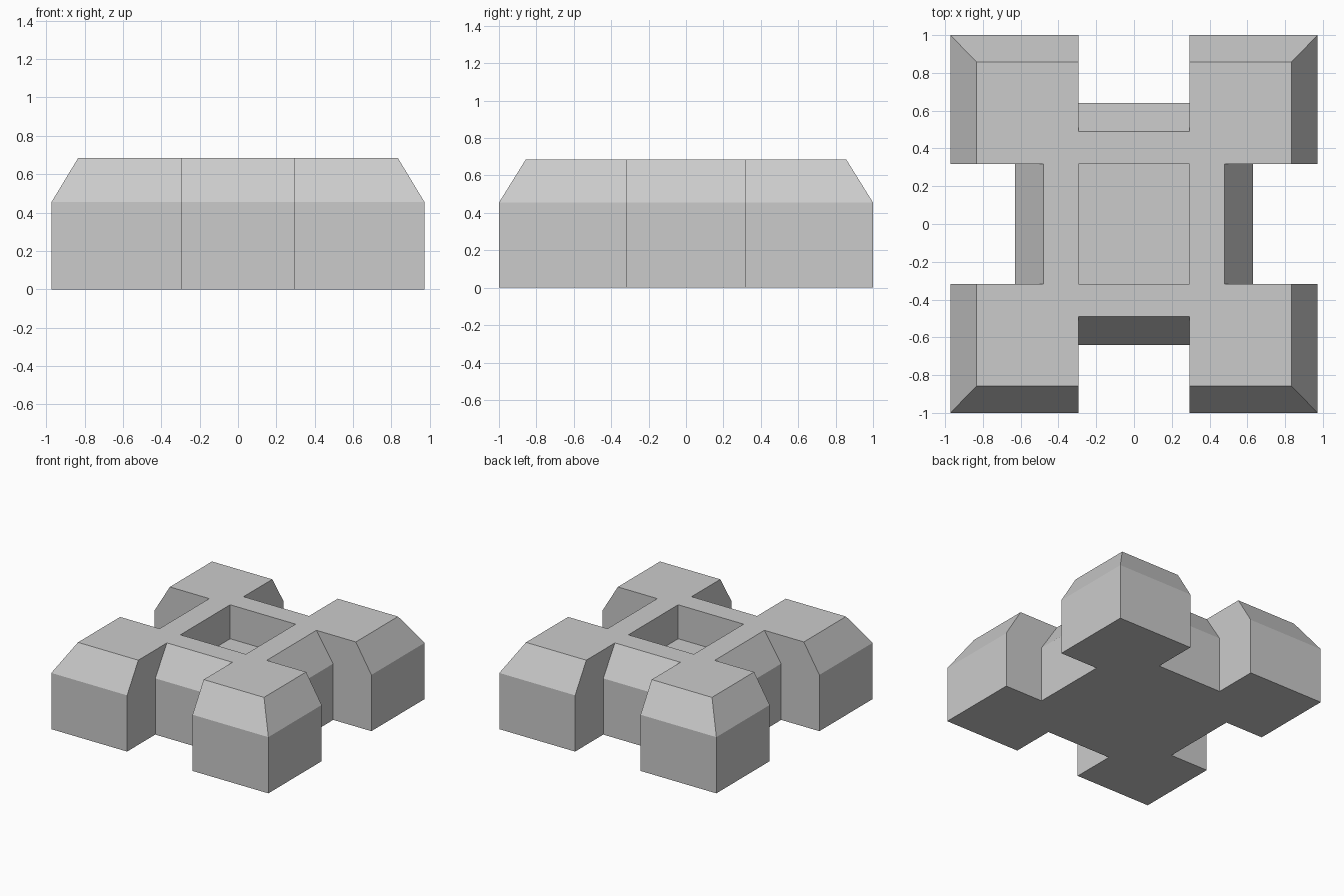
import bpy
import bmesh

cube = bpy.data.objects.get("Cube")
if cube:
    bpy.data.objects.remove(cube, do_unlink=True)

SLOT_X, SLOT_Y = 0.293, 0.318      # half widths of the notches and of the pit
EAVE, TOP, PIT_FLOOR = 0.455, 0.685, 0.41

grey = bpy.data.materials.new("plain grey")
grey.use_nodes = True
grey.diffuse_color = (0.6, 0.6, 0.6, 1)
grey.node_tree.nodes["Principled BSDF"].inputs["Base Color"].default_value = (0.6, 0.6, 0.6, 1)


def outline(outer_x, outer_y, notch_x, notch_y):
    """Quarter of the notched plan, clockwise from the y axis to the x axis."""
    return [(0, notch_y), (SLOT_X, notch_y), (SLOT_X, outer_y), (outer_x, outer_y),
            (outer_x, SLOT_Y), (notch_x, SLOT_Y), (notch_x, 0)]


bm = bmesh.new()


def ring(points, z):
    return [bm.verts.new((x, y, z)) for x, y in points]


def walls(low, high, inward=False):
    for i in range(len(low) - 1):
        quad = [low[i + 1], low[i], high[i], high[i + 1]]
        bm.faces.new(quad[::-1] if inward else quad)


# Outer shell: upright walls, then sloped shoulders
wide = outline(0.972, 1.0, 0.63, 0.64)
narrow = outline(0.833, 0.857, 0.48, 0.49)
base, eave, rim = ring(wide, 0), ring(wide, EAVE), ring(narrow, TOP)
walls(base, eave)
walls(eave, rim)
bm.faces.new(base + ring([(0, 0)], 0))

# Central pit and the flat top around it
pit = [(0, SLOT_Y), (SLOT_X, SLOT_Y), (SLOT_X, 0)]
pit_low, pit_high = ring(pit, PIT_FLOOR), ring(pit, TOP)
walls(pit_low, pit_high, inward=True)
bm.faces.new((pit_low + ring([(0, 0)], PIT_FLOOR))[::-1])
bm.faces.new((rim + pit_high[::-1])[::-1])

mesh = bpy.data.meshes.new("notched_block")
bm.to_mesh(mesh)
bm.free()
mesh.materials.append(grey)
block = bpy.data.objects.new("notched_block", mesh)
bpy.context.collection.objects.link(block)

# Mirror the quarter into the full block
mirror = block.modifiers.new("quarter mirror", 'MIRROR')
mirror.use_axis = (True, True, False)
